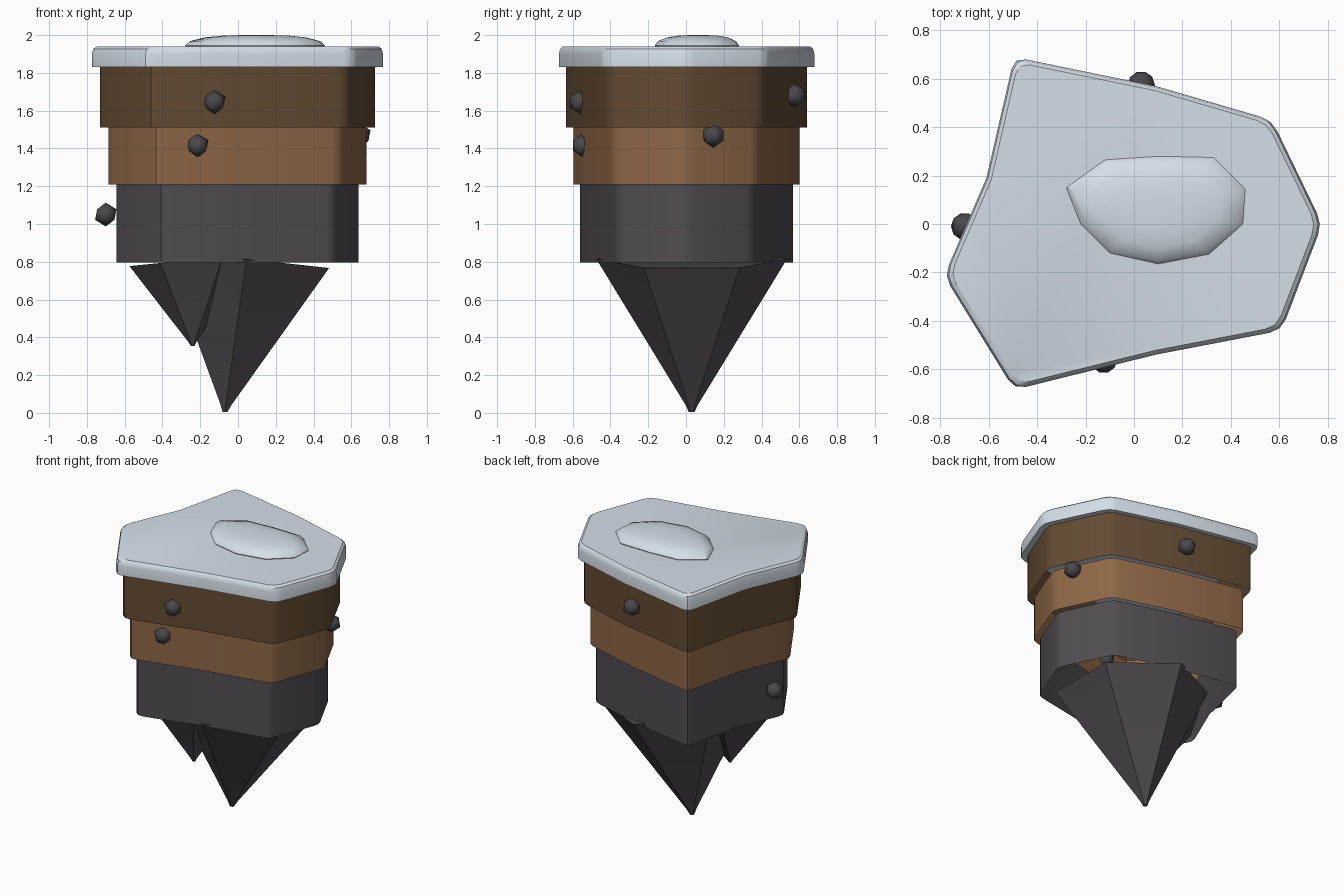
import bpy, bmesh, math
from mathutils import Vector

if "Cube" in bpy.data.objects:
    bpy.data.objects.remove(bpy.data.objects["Cube"])


def material(name, rgb):
    m = bpy.data.materials.new(name)
    m.diffuse_color = (*rgb, 1)
    m.use_nodes = True
    m.node_tree.nodes["Principled BSDF"].inputs["Base Color"].default_value = m.diffuse_color
    return m


SNOW = material("pale snow", (0.68, 0.75, 0.82))
SOIL = material("dark brown soil", (0.125, 0.07, 0.033))
CLAY = material("light brown clay", (0.27, 0.135, 0.063))
ROCK = material("dark grey rock", (0.082, 0.074, 0.083))
PEBBLE = material("pebble grey", (0.07, 0.064, 0.07))


def finish(name, bm, mat, angle=35):
    mesh = bpy.data.meshes.new(name)
    bm.to_mesh(mesh)
    bm.free()
    obj = bpy.data.objects.new(name, mesh)
    bpy.context.collection.objects.link(obj)
    mesh.materials.append(mat)
    bpy.ops.object.select_all(action='DESELECT')
    obj.select_set(True)
    bpy.context.view_layer.objects.active = obj
    bpy.ops.object.shade_smooth_by_angle(angle=math.radians(angle))
    return obj


def loft(name, rings, mat, bottom=True, top=True, angle=35):
    """Skin a stack of equal-sized rings, each running counter-clockwise."""
    bm = bmesh.new()
    loops = [[bm.verts.new(p) for p in ring] for ring in rings]
    n = len(loops[0])
    for a, b in zip(loops, loops[1:]):
        for i in range(n):
            j = (i + 1) % n
            bm.faces.new((a[i], a[j], b[j], b[i]))
    if bottom:
        bm.faces.new(loops[0][::-1])
    if top:
        bm.faces.new(loops[-1])
    return finish(name, bm, mat, angle)


# Island outline: x, y, and whether the corner is rounded
CORNERS = [(-0.495, 0.69, 1), (-0.61, 0.19, 0), (-0.785, -0.215, 1),
           (-0.495, -0.685, 1), (0.09, -0.54, 0), (0.61, -0.44, 1),
           (0.778, 0.0, 1), (0.57, 0.43, 1), (0.09, 0.57, 0)]


def make_outline(cut=0.05):
    pts = []
    for i, (x, y, rounded) in enumerate(CORNERS):
        p = Vector((x, y))
        if not rounded:
            pts.append(p)
            continue
        before = Vector(CORNERS[i - 1][:2])
        after = Vector(CORNERS[(i + 1) % len(CORNERS)][:2])
        a = p + (before - p).normalized() * cut
        b = p + (after - p).normalized() * cut
        pts += [a, (a + b) * 0.25 + p * 0.5, b]
    return pts


OUTLINE = make_outline()


def slab(scale, z):
    return [(p.x * scale, p.y * scale, z) for p in OUTLINE]


# Snow cap with a rounded upper rim
loft("snow_cap", [slab(1, 1.83), slab(1, 1.90), slab(0.99, 1.927), slab(0.967, 1.94)], SNOW)

# Stacked ground layers, open sleeves as seen from below
for name, scale, z0, z1, mat in [("soil_layer", 0.943, 1.51, 1.83, SOIL),
                                 ("clay_layer", 0.885, 1.21, 1.51, CLAY),
                                 ("rock_layer", 0.832, 0.795, 1.21, ROCK)]:
    loft(name, [slab(scale, z0), slab(scale, z1)], mat, bottom=False, top=False)

# Snow mound on top
MOUND = [(-0.28, 0.15), (-0.22, 0.0), (-0.10, -0.12), (0.10, -0.165), (0.31, -0.125),
         (0.45, 0.0), (0.46, 0.145), (0.33, 0.275), (0.10, 0.28), (-0.12, 0.265)]
cx, cy = 0.1, 0.07
loft("snow_mound", [[(cx + (x - cx) * s, cy + (y - cy) * s, z) for x, y in MOUND]
                    for s, z in [(0.98, 1.93), (1, 1.945), (0.93, 1.968), (0.72, 1.988),
                                 (0.45, 1.998), (0.15, 2.0)]], SNOW, angle=45)


# Hanging rock spikes: six-sided cones with blunt tips
def spike(name, tip, base, radius, turn, tilt):
    tip, base = Vector(tip), Vector(base)
    rim = []
    for k in range(6):
        a = math.radians(turn + 60 * k)
        dx, dy = radius * math.cos(a), radius * math.sin(a)
        rim.append(base + Vector((dx, dy, dx * tilt)))
    point = tip - (base - tip) * 0.02
    near = [point.lerp(r, 0.065) for r in rim]
    blunt = [point.lerp(r, 0.03) for r in rim]
    for p in blunt:
        p.z = tip.z
    loft(name, [blunt, near, rim], ROCK, angle=30)


spike("main_spike", (-0.07, 0.03, 0.005), (0.045, 0.03, 0.815), 0.505, 30, -0.11)
spike("side_spike", (-0.24, -0.16, 0.355), (-0.245, -0.11, 0.81), 0.33, 0, 0.1)

# Pebbles stuck in the walls
for i, pos in enumerate([(-0.125, -0.56, 1.645), (-0.215, -0.545, 1.415),
                         (-0.70, -0.01, 1.05), (0.645, 0.145, 1.468),
                         (0.03, 0.575, 1.68)]):
    bm = bmesh.new()
    bmesh.ops.create_icosphere(bm, subdivisions=1, radius=0.063)
    bmesh.ops.translate(bm, verts=bm.verts, vec=pos)
    finish(f"pebble_{i + 1}", bm, PEBBLE, 45)
